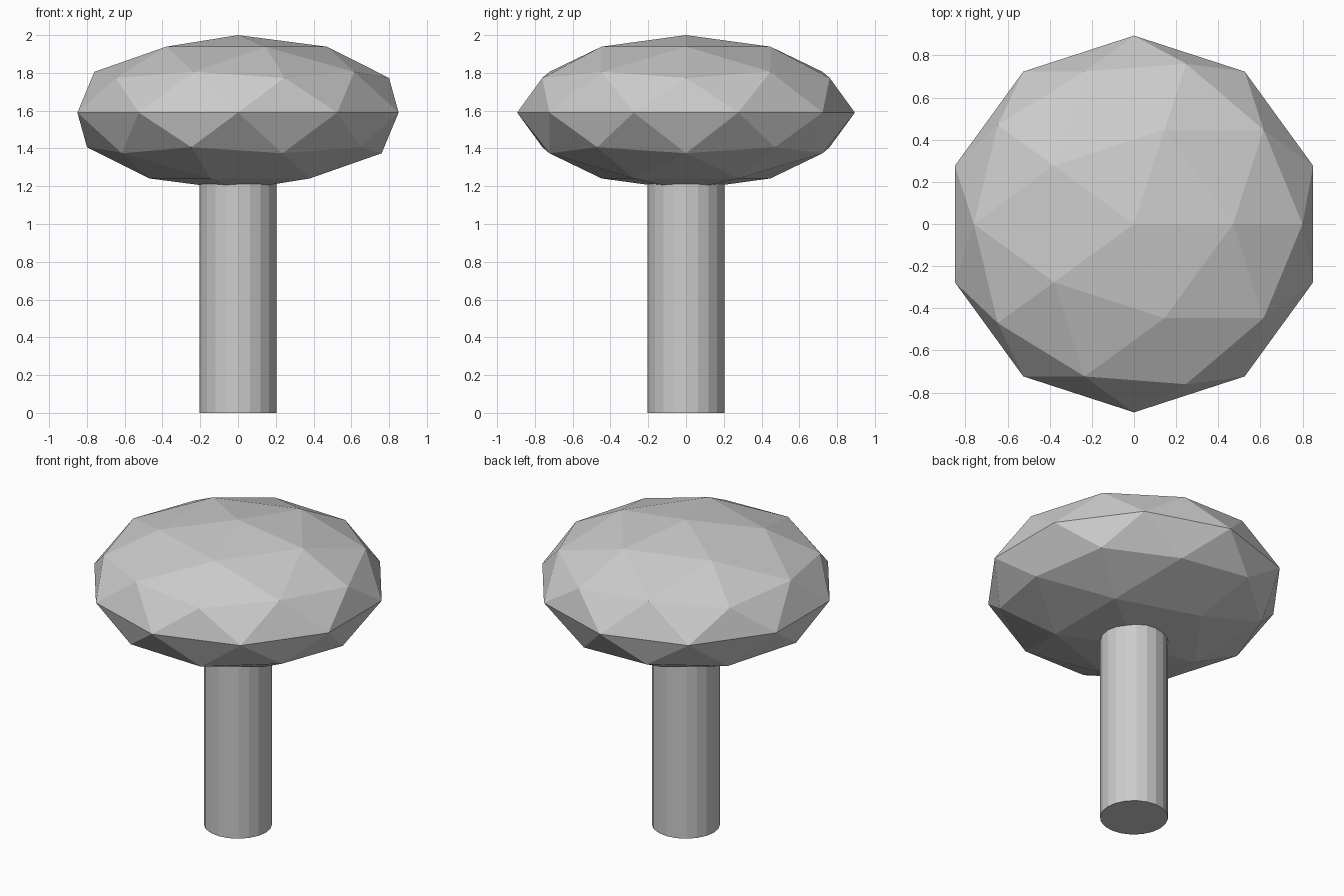
import bpy

if "Cube" in bpy.data.objects:
    bpy.data.objects.remove(bpy.data.objects["Cube"])

# Single plain grey for the whole model
grey = bpy.data.materials.new("light grey")
grey.diffuse_color = (0.604, 0.604, 0.604, 1.0)
grey.use_nodes = True
grey.node_tree.nodes["Principled BSDF"].inputs["Base Color"].default_value = grey.diffuse_color

STEM_RADIUS, STEM_TOP = 0.203, 1.22
CROWN_RADIUS, CROWN_HALF_HEIGHT, CROWN_Z = 0.894, 0.41, 1.59


def finish(name):
    """Name the new primitive, keep it flat shaded and colour it."""
    obj = bpy.context.object
    obj.name = name
    obj.data.materials.append(grey)
    bpy.ops.object.shade_flat()
    return obj


# Stem: straight faceted cylinder reaching just inside the crown
bpy.ops.mesh.primitive_cylinder_add(
    vertices=20, radius=STEM_RADIUS, depth=STEM_TOP, location=(0, 0, STEM_TOP / 2))
finish("stem")

# Crown: low-poly icosphere, flattened vertically
bpy.ops.mesh.primitive_ico_sphere_add(subdivisions=2, radius=1, location=(0, 0, CROWN_Z))
crown = finish("crown")
crown.scale = (CROWN_RADIUS, CROWN_RADIUS, CROWN_HALF_HEIGHT)
bpy.ops.object.transform_apply(location=False, rotation=False, scale=True)
